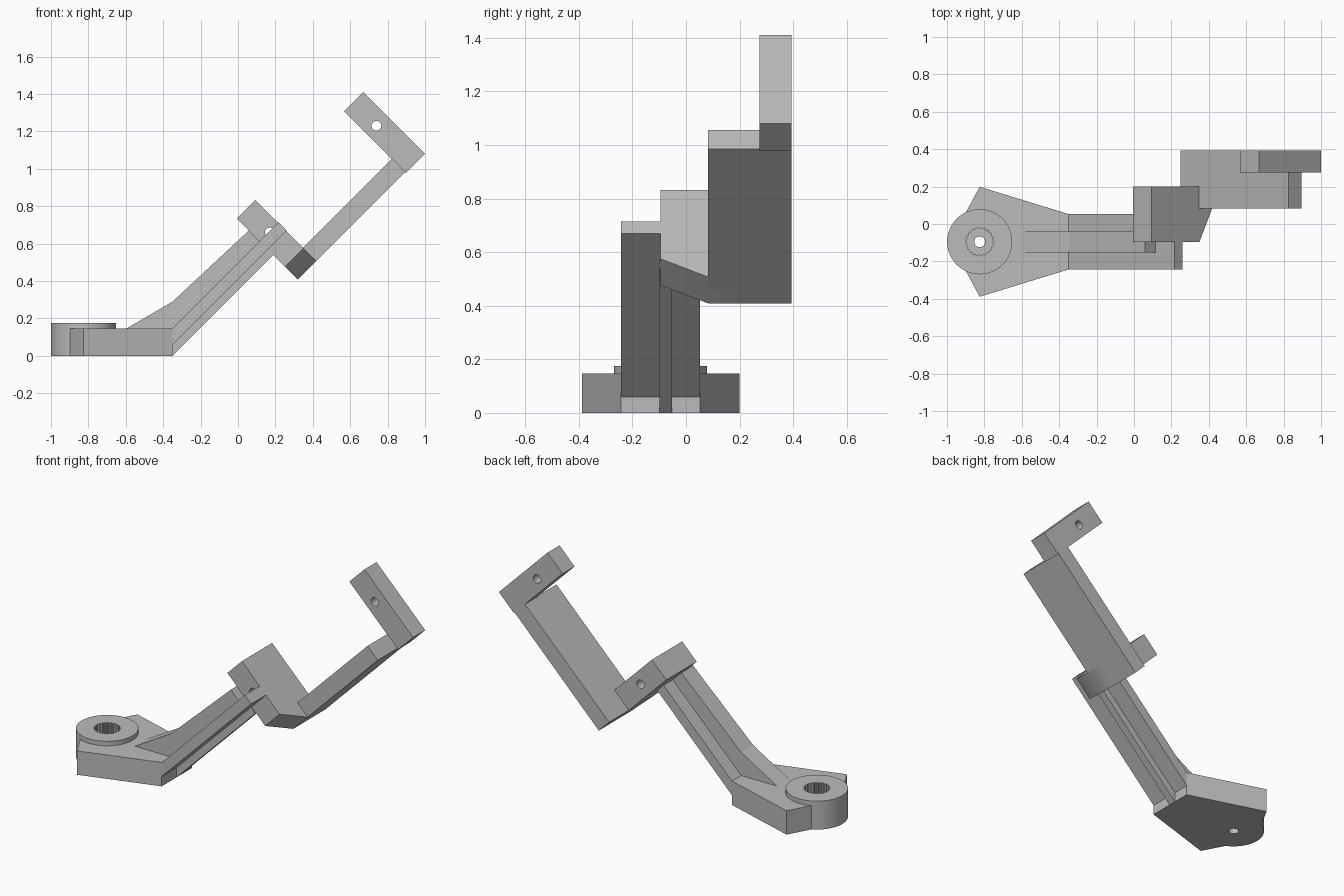
import bpy, bmesh
from math import cos, sin, pi
from mathutils import Vector

if "Cube" in bpy.data.objects:
    bpy.data.objects.remove(bpy.data.objects["Cube"], do_unlink=True)

grey = bpy.data.materials.new("plain_grey")
grey.use_nodes = True
colour = (0.5, 0.5, 0.5, 1)
grey.diffuse_color = colour
grey.node_tree.nodes["Principled BSDF"].inputs["Base Color"].default_value = colour

MID = -0.095   # centre line of the base and lower arm
PIVOT = -0.825  # x of the round boss


def prism(name, points, sweep):
    """Flat outline swept along a vector."""
    bm = bmesh.new()
    face = bm.faces.new([bm.verts.new(p) for p in points])
    grown = bmesh.ops.extrude_face_region(bm, geom=[face])["geom"]
    bmesh.ops.translate(bm, vec=Vector(sweep),
                        verts=[v for v in grown if isinstance(v, bmesh.types.BMVert)])
    bmesh.ops.recalc_face_normals(bm, faces=bm.faces)
    mesh = bpy.data.meshes.new(name)
    bm.to_mesh(mesh)
    bm.free()
    mesh.materials.append(grey)
    obj = bpy.data.objects.new(name, mesh)
    bpy.context.collection.objects.link(obj)
    return obj


def side_prism(name, profile, y0, y1):
    return prism(name, [(x, y0, z) for x, z in profile], (0, y1 - y0, 0))


def tilted(s, d):
    """Point at s along and d across the 45 degree slope, as x and z."""
    return ((s - d) / 2, (s + d) / 2)


def tilted_box(name, s0, s1, d0, d1, y0, y1):
    corners = [(s0, d0), (s1, d0), (s1, d1), (s0, d1)]
    return side_prism(name, [tilted(*c) for c in corners], y0, y1)


def round_rod(name, radii, count, z0, z1):
    """Upright rod at the boss; two radii give a toothed rod."""
    ring = []
    for i in range(count):
        r = radii[(i // 2) % len(radii)]
        a = 2 * pi * i / count
        ring.append((PIVOT + r * cos(a), MID + r * sin(a), z0))
    return prism(name, ring, (0, 0, z1 - z0))


def combine(obj, tool, operation):
    mod = obj.modifiers.new(operation, "BOOLEAN")
    mod.operation, mod.object, mod.solver = operation, tool, "EXACT"
    bpy.ops.object.select_all(action="DESELECT")
    bpy.context.view_layer.objects.active = obj
    obj.select_set(True)
    bpy.ops.object.modifier_apply(modifier=mod.name)
    bpy.data.objects.remove(tool, do_unlink=True)


def drill(obj, s, d):
    cx, cz = tilted(s, d)
    ring = [(cx + 0.026 * cos(2 * pi * i / 32), cz + 0.026 * sin(2 * pi * i / 32))
            for i in range(32)]
    combine(obj, side_prism("drill_cutter", ring, -1, 1), "DIFFERENCE")
    bpy.ops.object.shade_smooth_by_angle()


# Base plate with round boss, toothed socket and screw hole
half = [(-0.9, 0.155), (PIVOT, 0.294), (-0.35, 0.148)]
outline = [(x, MID + w, 0) for x, w in half] + [(x, MID - w, 0) for x, w in reversed(half)]
base = prism("base_plate", outline, (0, 0, 0.147))
combine(base, round_rod("boss", [0.174], 64, 0, 0.175), "UNION")
combine(base, round_rod("socket_cutter", [0.075, 0.069], 84, 0.05, 0.3), "DIFFERENCE")
combine(base, round_rod("screw_cutter", [0.029], 32, -0.1, 0.3), "DIFFERENCE")
bpy.ops.object.shade_smooth_by_angle()

# Lower arm: flat web, upper rib and thin lower rib
end = 0.728
for name, s1, y0, y1 in (("lower_arm_front_web", 0.93, MID - 0.148, MID),
                         ("lower_arm_back_web", end, MID, MID + 0.148)):
    web = [(-0.35, 0.06), tilted(s1, 0.41), tilted(s1, 0.497), (-0.35, 0.147)]
    side_prism(name, web, y0, y1)
side_prism("lower_arm_upper_rib",
           [(-0.595, 0.147), (-0.35, 0.29), tilted(end, 0.612), tilted(end, 0.45), (-0.35, 0.1)],
           MID - 0.058, MID + 0.058)
side_prism("lower_arm_lower_rib",
           [(-0.35, 0), tilted(end, 0.35), tilted(end, 0.45), (-0.35, 0.1)],
           -0.099, -0.053)

# Elbow block with a slanted lower corner
plan = [(0.74, MID), (0.225, MID), (0.09, 0.082), (0.09, 0.2), (0.74, 0.2)]
along = (0.925 - end) / 2
elbow = prism("elbow_block",
              [(tilted(end, d)[0], y, tilted(end, d)[1]) for d, y in plan],
              (along, 0, along))
drill(elbow, 0.83, 0.49)

# Upper arm plate and end block
tilted_box("upper_arm", end, 1.88, 0.09, 0.23, 0.082, 0.393)
tip = tilted_box("end_block", 1.875, 2.08, 0.08, 0.742, 0.275, 0.393)
drill(tip, 1.97, 0.49)
